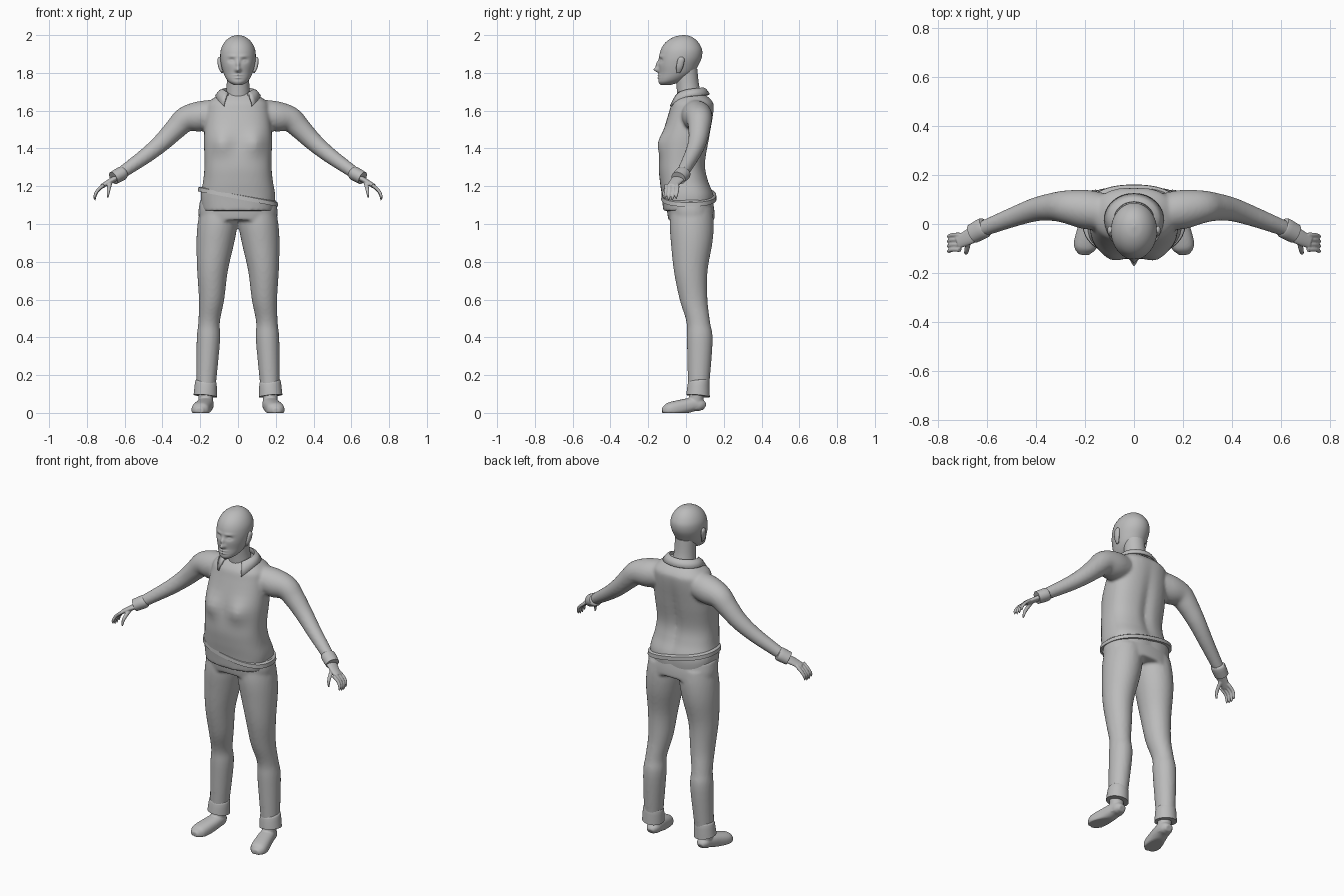
import bpy, bmesh, math
from mathutils import Vector

if "Cube" in bpy.data.objects:
    bpy.data.objects.remove(bpy.data.objects["Cube"])

grey = bpy.data.materials.new("plain grey")
grey.use_nodes = True
grey.diffuse_color = (.5, .5, .5, 1)
grey.node_tree.nodes["Principled BSDF"].inputs["Base Color"].default_value = grey.diffuse_color
X_AXIS, Y_AXIS, Z_AXIS = Vector((1, 0, 0)), Vector((0, 1, 0)), Vector((0, 0, 1))
FRONT, BACK = -1, 1


def smooth_rings(rings, steps):
    """Catmull-Rom interpolation of rings, each x, y, z and radius."""
    rings = [Vector(ring) for ring in rings]
    padded = rings[:1] + rings + rings[-1:]
    result = []
    for before, start, end, after in zip(padded, padded[1:], padded[2:], padded[3:]):
        leaving, arriving = (end - before) / 2, (after - start) / 2
        for step in range(steps):
            t = step / steps
            ease = t * t * (3 - 2 * t)
            result.append(start.lerp(end, ease) + leaving * t * (1 - t) ** 2 - arriving * t * t * (1 - t))
    return result + rings[-1:]


def tube(bm, rings, ratio=1, sides=32, steps=5, level=False, up=Y_AXIS, power=2, mirror=1):
    """Closed loft; level rings lie flat, others stand across the path."""
    rings = smooth_rings(rings, steps)
    loops = []
    for index, ring in enumerate(rings):
        following = rings[min(index + 1, len(rings) - 1)]
        previous = rings[max(index - 1, 0)]
        along = Z_AXIS if level else (following - previous).xyz.normalized()
        depth = (up - along * along.dot(up)).normalized()
        width = depth.cross(along)
        loop = []
        for k in range(sides):
            angle = math.tau * k / sides
            c, s = math.cos(angle), math.sin(angle)
            across = width * math.copysign(abs(c) ** (2 / power), c)
            outward = depth * math.copysign(abs(s) ** (2 / power), s) * ratio
            point = ring.xyz + (across + outward) * ring.w
            loop.append(bm.verts.new((point.x * mirror, point.y, max(point.z, 0))))
        loops.append(loop)
    for lower, upper in zip(loops, loops[1:]):
        for k in range(sides):
            bm.faces.new((lower[k - 1], lower[k], upper[k], upper[k - 1]))
    bm.faces.new(loops[0])
    bm.faces.new(loops[-1])


def bump(bm, x, z, width, height, push, facing=FRONT):
    """Soft swelling or hollow on the front or back, on both sides of x."""
    for vert in bm.verts:
        if vert.co.y * facing > 0:
            across = (abs(vert.co.x) - x) / width
            rise = (vert.co.z - z) / height
            vert.co.y += facing * push * math.exp(-across ** 2 - rise ** 2)


def finish(name, bm, voxel=0, relax=0, angle=60):
    """Turn the bmesh into an object, optionally blending its pieces."""
    bmesh.ops.recalc_face_normals(bm, faces=bm.faces)
    mesh = bpy.data.meshes.new(name)
    bm.to_mesh(mesh)
    bm.free()
    mesh.materials.append(grey)
    part = bpy.data.objects.new(name, mesh)
    bpy.context.collection.objects.link(part)
    for other in bpy.context.selected_objects:
        other.select_set(False)
    part.select_set(True)
    bpy.context.view_layer.objects.active = part
    if voxel:
        blend = part.modifiers.new("blend", 'REMESH')
        blend.mode, blend.voxel_size, blend.use_smooth_shade = 'VOXEL', voxel, True
        soften = part.modifiers.new("relax", 'SMOOTH')
        soften.factor, soften.iterations = .5, relax
    else:
        bpy.ops.object.shade_smooth_by_angle(angle=math.radians(angle))
    return part


# Head: jaw rings continue into a domed skull, then the face is modelled
bm = bmesh.new()
jaw = [(0, -.11, 1.735, .02), (0, -.09, 1.75, .046), (0, -.07, 1.77, .063),
       (0, -.05, 1.8, .077), (0, -.04, 1.84, .088), (0, -.03, 1.88, .094)]
dome = [(0, -.01 - .015 * math.cos(turn), 1.89 + .11 * math.sin(turn), .095 * math.cos(turn))
        for turn in (math.radians(degrees) for degrees in range(15, 90, 18))]
tube(bm, jaw + dome, ratio=1.2, sides=128, steps=9, level=True)
nose_tip = dict(x=0, z=1.816, width=.014, height=.013, push=.026)
nose_bridge = dict(x=0, z=1.843, width=.01, height=.02, push=.014)
eye_socket = dict(x=.034, z=1.866, width=.017, height=.011, push=-.011)
eyeball = dict(x=.034, z=1.864, width=.01, height=.006, push=.006)
brow = dict(x=.03, z=1.888, width=.024, height=.008, push=.004)
upper_lip = dict(x=0, z=1.788, width=.022, height=.005, push=.007)
lower_lip = dict(x=0, z=1.774, width=.018, height=.005, push=.006)
for feature in (nose_tip, nose_bridge, eye_socket, eyeball, brow, upper_lip, lower_lip):
    bump(bm, **feature)
finish("head", bm)

bm = bmesh.new()
tube(bm, [(0, .025, 1.64, .07), (0, .01, 1.73, .06), (0, 0, 1.82, .06)], level=True)
finish("neck", bm)

# Parts that come in pairs
for side, word in ((1, "left"), (-1, "right")):
    bm = bmesh.new()
    tube(bm, [(.084, -.04, 1.8, .005), (.094, -.034, 1.83, .01), (.099, -.026, 1.87, .01),
              (.097, -.026, 1.885, .004)], ratio=1.8, sides=16, level=True, mirror=side)
    finish(word + "_ear", bm)

    # Hand: palm, four curled fingers and thumb
    bm = bmesh.new()
    tube(bm, [(.63, -.025, 1.25, .016), (.67, -.05, 1.23, .015), (.72, -.075, 1.2, .012)],
         ratio=2.2, sides=20, mirror=side)
    for finger in range(4):
        y = -.105 + .02 * finger
        drop = .08 - .008 * abs(finger - 1.5)
        tube(bm, [(.71, y, 1.207, .01), (.742, y, 1.2 - drop * .3, .009),
                  (.757, y - .006, 1.2 - drop * .7, .008), (.756, y - .008, 1.2 - drop, .004)],
             sides=10, mirror=side)
    tube(bm, [(.675, -.06, 1.225, .012), (.685, -.11, 1.18, .01), (.69, -.12, 1.14, .005)],
         sides=10, up=X_AXIS, mirror=side)
    finish(word + "_hand", bm, voxel=.004, relax=2)

    bm = bmesh.new()
    tube(bm, [(.605, -.01, 1.274, .03), (.615, -.016, 1.268, .037), (.66, -.04, 1.243, .035)],
         ratio=1.15, sides=24, steps=3, mirror=side)
    finish(word + "_sleeve_cuff", bm, angle=40)

    # Trouser cuff with a slanted hem
    bm = bmesh.new()
    tube(bm, [(.17, .066, .17, .05), (.17, .066, .158, .057), (.173, .064, .09, .062)],
         steps=3, level=True, mirror=side)
    for vert in bm.verts:
        slant = vert.co.y - .06
        vert.co.z += .1 * (slant if vert.co.z > .13 else -slant) + .1 * (abs(vert.co.x) - .17)
    finish(word + "_trouser_cuff", bm, angle=40)

    # Foot and ankle
    bm = bmesh.new()
    tube(bm, [(.167, .1, .03, .02), (.168, .08, .04, .036), (.17, .045, .045, .042), (.18, -.005, .035, .046),
              (.2, -.09, .014, .047), (.204, -.126, .01, .02)],
         ratio=.85, up=Z_AXIS, power=2.4, mirror=side)
    tube(bm, [(.17, .05, .02, .036), (.172, .06, .14, .042)], level=True, mirror=side)
    finish(word + "_foot", bm, voxel=.005, relax=3)

# Jumper: torso and sleeves blended together
bm = bmesh.new()
tube(bm, [(0, .012, 1.07, .19), (0, .01, 1.15, .197), (0, -.01, 1.23, .184), (0, -.02, 1.32, .177),
          (0, 0, 1.46, .18), (0, .03, 1.6, .168), (0, .035, 1.65, .15), (0, .03, 1.7, .075)],
     ratio=.7, sides=64, level=True, power=2.5)
bump(bm, x=.09, z=1.43, width=.055, height=.06, push=.026)
bump(bm, x=0, z=1.35, width=.03, height=.2, push=-.015, facing=BACK)
for side in (1, -1):
    tube(bm, [(.1, .045, 1.585, .075), (.2, .06, 1.57, .08), (.275, .07, 1.555, .068), (.33, .07, 1.505, .058),
              (.4, .06, 1.435, .049), (.49, .03, 1.36, .041), (.635, -.026, 1.258, .031)], mirror=side)
finish("jumper", bm, voxel=.009, relax=5)

# Trousers: hips and legs blended together
bm = bmesh.new()
tube(bm, [(0, .02, 1.13, .2), (0, .025, 1.07, .209), (0, .03, 1.02, .205)],
     ratio=.6, sides=64, level=True, power=2.3)
for side in (1, -1):
    tube(bm, [(.1, .03, 1.08, .1), (.108, .03, 1, .106), (.12, .03, .9, .1), (.135, .025, .75, .081),
              (.14, .04, .6, .067), (.153, .065, .48, .057), (.157, .073, .38, .062), (.17, .066, .12, .05)],
         ratio=1.1, level=True, mirror=side)
finish("trousers", bm, voxel=.009, relax=4)

# Slanted belt
bm = bmesh.new()
tube(bm, [(0, .015, -.03, .2), (0, .015, -.027, .212), (0, .015, .022, .21), (0, .015, .028, .198)],
     ratio=.69, sides=64, steps=1, level=True, power=2.4)
for vert in bm.verts:
    vert.co.z += 1.132 - .19 * vert.co.x
finish("belt", bm, angle=40)

# Folded collar, open and pointed at the front
bm = bmesh.new()
rows = []
for k in range(25):
    angle = math.radians(140) * (k / 12 - 1)
    sway, back = math.sin(angle), math.cos(angle)
    front = max(0, -back) ** 2
    rows.append([bm.verts.new((radius * sway, .02 + radius * .87 * back - fall * front / 2,
                               z + .008 * back - fall * front))
                 for radius, z, fall in ((.075, 1.685, .01), (.082, 1.715, .02), (.1, 1.708, .04), (.122, 1.68, .08))])
for row, following in zip(rows, rows[1:]):
    for k in range(3):
        bm.faces.new((row[k], row[k + 1], following[k + 1], following[k]))
collar = finish("collar", bm)
collar.modifiers.new("cloth", 'SOLIDIFY').thickness = .012
